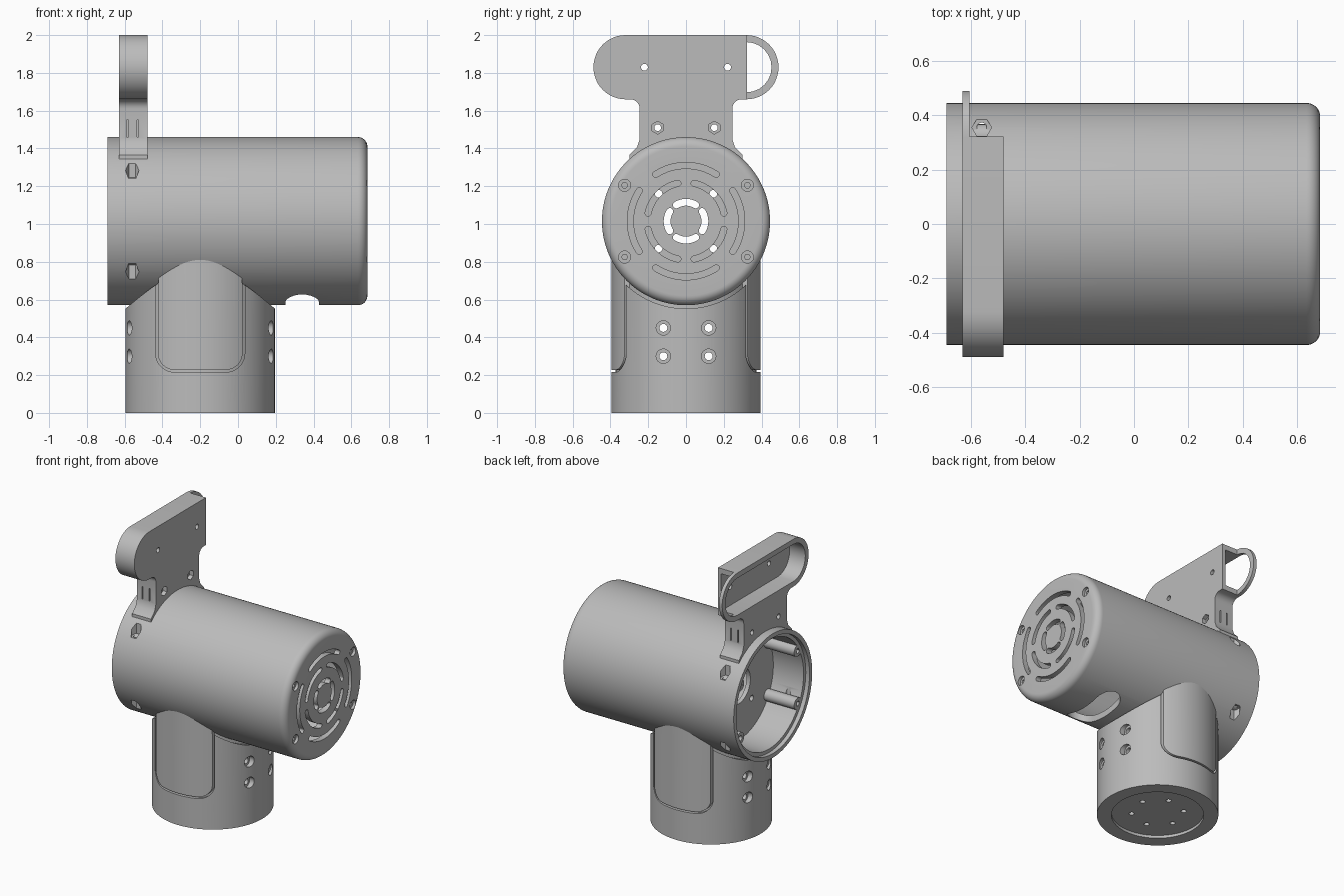
import bpy, bmesh
from math import sin, cos, pi, radians

cube = bpy.data.objects.get("Cube")
if cube:
    bpy.data.objects.remove(cube)

grey = bpy.data.materials.new("plain grey")
grey.use_nodes = True
grey.diffuse_color = (0.5, 0.5, 0.5, 1)
grey.node_tree.nodes["Principled BSDF"].inputs["Base Color"].default_value = (0.5, 0.5, 0.5, 1)

PLACE = {"X": lambda u, v, w: (w, u, v),
         "Y": lambda u, v, w: (u, w, v),
         "Z": lambda u, v, w: (u, v, w)}


def make(name, bm):
    bmesh.ops.recalc_face_normals(bm, faces=bm.faces)
    mesh = bpy.data.meshes.new(name)
    bm.to_mesh(mesh)
    bm.free()
    mesh.materials.append(grey)
    obj = bpy.data.objects.new(name, mesh)
    bpy.context.collection.objects.link(obj)
    return obj


def prism(pts, axis, a, b, name="cutter"):
    """Extrude a flat outline along an axis from a to b."""
    bm = bmesh.new()
    ends = [[bm.verts.new(PLACE[axis](u, v, w)) for u, v in pts] for w in (a, b)]
    for ring in ends:
        bm.faces.new(ring)
    n = len(pts)
    for i in range(n):
        j = (i + 1) % n
        bm.faces.new((ends[0][i], ends[0][j], ends[1][j], ends[1][i]))
    return make(name, bm)


def lathe(name, profile, cz, steps=128):
    """Turn a closed (x, radius) profile about a line along x."""
    bm = bmesh.new()
    rings = [[bm.verts.new((x, r * cos(2 * pi * k / steps), cz + r * sin(2 * pi * k / steps)))
              for k in range(steps)] for x, r in profile]
    for i, ring in enumerate(rings):
        nxt = rings[(i + 1) % len(rings)]
        for k in range(steps):
            m = (k + 1) % steps
            bm.faces.new((ring[k], ring[m], nxt[m], nxt[k]))
    bmesh.ops.remove_doubles(bm, verts=bm.verts, dist=1e-5)
    return make(name, bm)


def arc(cu, cv, r, a, b, n=12):
    return [(cu + r * cos(radians(a + (b - a) * i / n)),
             cv + r * sin(radians(a + (b - a) * i / n))) for i in range(n + 1)]


def circle(cu, cv, r, n=24, start=0):
    return arc(cu, cv, r, start, start + 360, n)[:-1]


def stadium(cu, cv, half, r):
    return arc(cu + half, cv, r, -90, 90) + arc(cu - half, cv, r, 90, 270)


def arc_slot(cv, r, w, mid, half):
    """Curved slot with round ends, centred on (0, cv)."""
    a, b = mid - half, mid + half
    end = lambda t: (r * cos(radians(t)), cv + r * sin(radians(t)))
    return (arc(0, cv, r + w, a, b, 16) + arc(*end(b), w, b, b + 180, 8)[1:-1]
            + arc(0, cv, r - w, b, a, 16) + arc(*end(a), w, a + 180, a + 360, 8)[1:-1])


def box(u0, u1, v0, v1):
    return [(u0, v0), (u1, v0), (u1, v1), (u0, v1)]


def cut(obj, *cutters):
    for c in cutters:
        mod = obj.modifiers.new("cut", "BOOLEAN")
        mod.operation, mod.solver, mod.object = "DIFFERENCE", "EXACT", c
        bpy.context.view_layer.objects.active = obj
        bpy.ops.object.modifier_apply(modifier=mod.name)
        bpy.data.objects.remove(c)
    return obj


CZ, R = 1.015, 0.445      # barrel axis height and radius
BX, BR = -0.2, 0.395      # base axis and radius
SIDES = (-1, 1)

# Barrel: hollow shell with a rounded cap and an inner bulkhead
shell = [(0.685, 0)] + [(x, r) for x, r in arc(0.635, R - 0.05, 0.05, 0, 90, 8)]
shell += [(-0.69, R), (-0.69, 0.415), (-0.66, 0.415), (-0.66, 0.39), (-0.42, 0.39),
          (-0.42, 0.13), (-0.39, 0.13), (-0.39, 0.4), (0.645, 0.4), (0.645, 0)]
barrel = lathe("barrel", shell, CZ)

# Vent slots in the cap
for r, w, first, half in ((0.1, 0.018, 0, 31), (0.205, 0.016, 45, 33), (0.295, 0.016, 0, 33)):
    for k in range(4):
        cut(barrel, prism(arc_slot(CZ, r, w, first + 90 * k, half), "X", 0.6, 0.75))

for sy in SIDES:
    for sz in SIDES:
        y, z = sy * 0.325, CZ + sz * 0.19
        # Cap screw recesses, bulkhead holes and nut pockets
        cut(barrel, prism(circle(y, z, 0.032), "X", 0.665, 0.75),
            prism(circle(y, z, 0.016, 6), "X", 0.65, 0.7),
            prism(circle(sy * 0.145, CZ + sz * 0.145, 0.02), "X", -0.45, -0.36),
            prism(circle(-0.56, sy * 0.355, 0.036, 6), "Z", CZ + sz * 0.225, CZ + sz * 0.4))
        # Screw posts behind the open end
        post = prism(circle(y, z, 0.042), "X", -0.66, -0.41, "screw_post")
        cut(post, prism(circle(y, z, 0.018), "X", -0.7, -0.5))
    cut(barrel, prism(circle(-0.56, sy * 0.355, 0.018), "Z", 0.5, 1.5))

# Cable opening underneath the barrel
opening = [(x, y) for y, x in stadium(0, 0.34, 0.13, 0.088)]
cut(barrel, prism(opening, "Z", 0.4, 0.8))

# Base: upright cylinder fitted to the underside of the barrel
base = prism(circle(BX, 0, BR, 128), "Z", 0, 0.9, "base")
cut(base, prism(circle(0, CZ, 0.42, 128), "X", -1, 1))


def core():
    return prism(circle(BX, 0, 0.372, 96), "Z", -0.1, 1.2)


# Saddle gap beside the front and back tongues
for x0, x1 in ((-0.7, -0.422), (0.022, 0.3)):
    tube = lathe("cutter", [(x0, 0.4), (x1, 0.4), (x1, 0.463), (x0, 0.463)], CZ, 96)
    cut(base, cut(tube, core()))

# U-shaped groove outlining each tongue
outer = [(BX - 0.236, 0.95)] + arc(BX - 0.136, 0.316, 0.1, 180, 270) \
    + arc(BX + 0.136, 0.316, 0.1, 270, 360) + [(BX + 0.236, 0.95)]
inner = [(BX + 0.224, 0.95)] + arc(BX + 0.136, 0.316, 0.088, 360, 270) \
    + arc(BX - 0.136, 0.316, 0.088, 270, 180) + [(BX - 0.224, 0.95)]
for s in SIDES:
    groove = prism(outer + inner, "Y", s * 0.2, s * 0.6)
    cut(base, cut(groove, core()))

# Side screw holes through the base
for y in (-0.12, 0.12):
    for z in (0.3, 0.45):
        cut(base, prism(circle(y, z, 0.021), "X", -0.8, 0.4),
            prism(circle(y, z, 0.038), "X", BX + 0.35, 0.4),
            prism(circle(y, z, 0.038), "X", -0.8, BX - 0.35))

# Round recess and six holes in the underside
cut(base, prism(circle(BX, 0, 0.3, 64), "Z", -0.1, 0.02))
for k in range(6):
    a = radians(60 * k + 15)
    cut(base, prism(circle(BX + 0.17 * cos(a), 0.17 * sin(a), 0.018, 16), "Z", -0.1, 0.1))

# Bracket: neck and wide round-ended head
half = [(0.3, 1.2), (0.3, 1.365), (0.26, 1.405), (0.245, 1.45)] \
    + arc(0.295, 1.61, 0.05, 180, 90, 8) + arc(0.32, 1.83, 0.17, -90, 90, 24)
bracket = prism(half + [(-y, z) for y, z in reversed(half)], "X", -0.63, -0.48, "bracket")
cut(bracket, prism(circle(0, CZ, 0.425, 128), "X", -1, 0),
    prism(box(0.322, 0.7, 1.55, 2.2), "X", -0.605, -0.3),
    prism(stadium(0, 1.83, 0.32, 0.133), "X", -0.8, -0.505))
for s in SIDES:
    cut(bracket, prism(circle(s * 0.22, 1.83, 0.018), "X", -0.8, -0.3),
        prism(circle(s * 0.15, 1.51, 0.018), "X", -0.8, -0.3),
        prism(circle(s * 0.15, 1.51, 0.034, 6, 30), "X", -0.51, -0.3))
    for x in (-0.585, -0.53):
        cut(bracket, prism(box(x - 0.004, x + 0.004, 1.46, 1.55), "Y", s * 0.22, s * 0.3))

# Smooth shading with crisp edges
bpy.ops.object.select_all(action="DESELECT")
for obj in bpy.context.collection.objects:
    if obj.type == "MESH" and obj.data.materials and obj.data.materials[0] == grey:
        obj.select_set(True)
        bpy.context.view_layer.objects.active = obj
bpy.ops.object.shade_smooth_by_angle(angle=radians(30))
